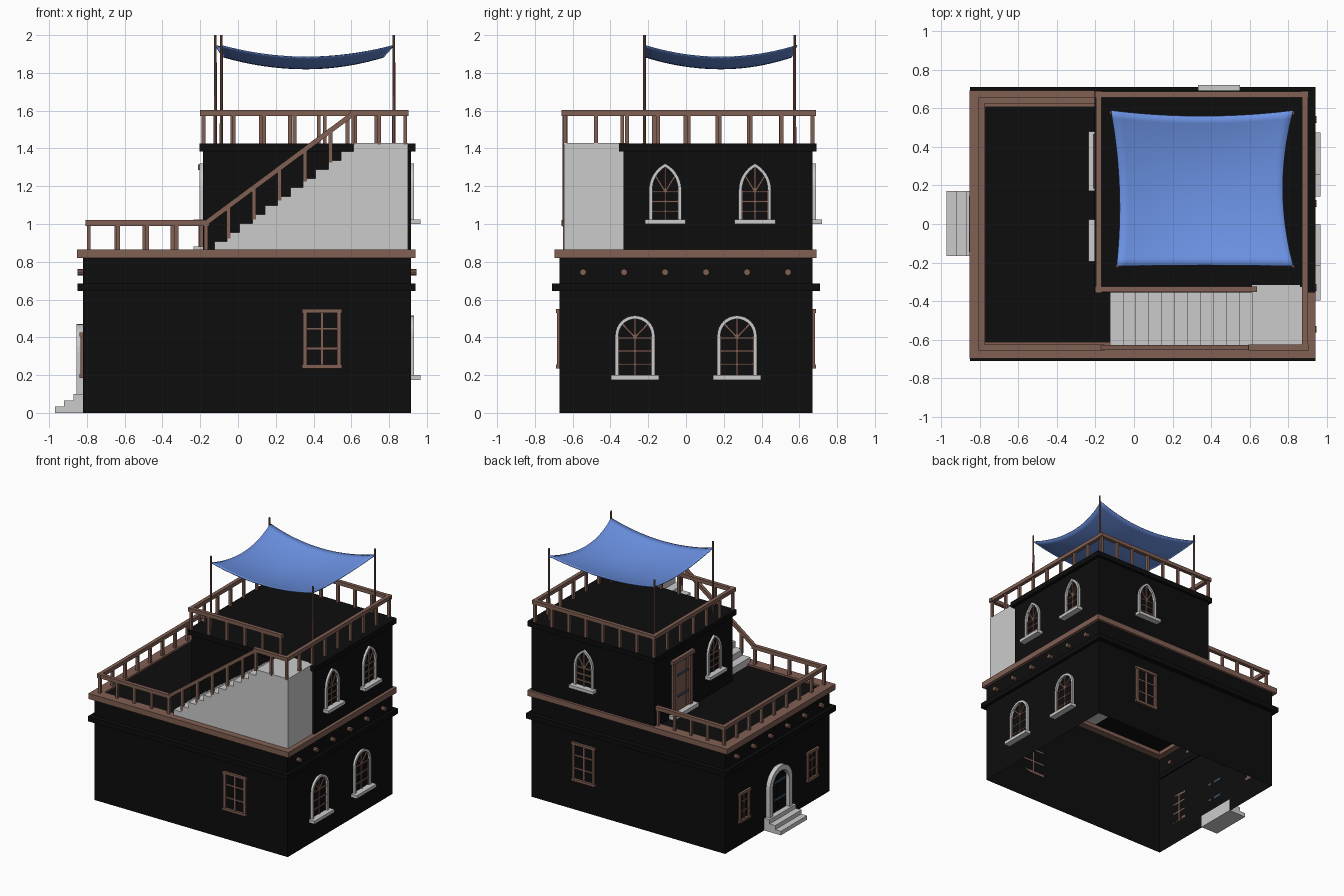
import bpy, bmesh, math
from mathutils import Vector, Matrix

if "Cube" in bpy.data.objects:
    bpy.data.objects.remove(bpy.data.objects["Cube"])

def material(name, rgb):
    m = bpy.data.materials.new(name)
    m.diffuse_color = (*rgb, 1)
    m.use_nodes = True
    m.node_tree.nodes["Principled BSDF"].inputs["Base Color"].default_value = m.diffuse_color
    return m

BLACK = material("dark_plaster", (0.004, 0.004, 0.004))
WOOD = material("wood", (0.22, 0.115, 0.088))
CLOTH = material("blue_cloth", (0.15, 0.29, 0.78))
IRON = material("blue_iron", (0.04, 0.09, 0.15))
parts = {}

def mesh(name, mat):
    if name not in parts:
        parts[name] = (bmesh.new(), mat)
    return parts[name][0]

def box(name, mat, x0, x1, y0, y1, z0, z1, open_bottom=False):
    bm = mesh(name, mat)
    mtx = Matrix.Translation(((x0 + x1) / 2, (y0 + y1) / 2, (z0 + z1) / 2)) @ \
        Matrix.Diagonal((abs(x1 - x0), abs(y1 - y0), abs(z1 - z0), 1))
    vs = bmesh.ops.create_cube(bm, size=1, matrix=mtx)["verts"]
    if open_bottom:
        f = [f for f in {f for v in vs for f in v.link_faces} if f.normal.z < -0.9 or
             all(abs(v.co.z - z0) < 1e-5 for v in f.verts)]
        bmesh.ops.delete(bm, geom=f, context='FACES_ONLY')

def bar(name, mat, p, q, w):
    p, q = Vector(p), Vector(q)
    d = q - p
    mtx = Matrix.Translation((p + q) / 2) @ d.to_track_quat('Z', 'Y').to_matrix().to_4x4() @ \
        Matrix.Diagonal((w, w, d.length, 1))
    bmesh.ops.create_cube(mesh(name, mat), size=1, matrix=mtx)

def frame(name, mat, x0, x1, y0, y1, z0, z1, w):
    box(name, mat, x0, x1, y0, y0 + w, z0, z1)
    box(name, mat, x0, x1, y1 - w, y1, z0, z1)
    box(name, mat, x0, x0 + w, y0 + w, y1 - w, z0, z1)
    box(name, mat, x1 - w, x1, y0 + w, y1 - w, z0, z1)

# Wall coordinates: u along the wall, v up, w outwards
RIGHT, LEFT, BACK, FRONT = ('x', 0.915, 1), ('x', -0.82, -1), ('y', 0.67, 1), ('y', -0.67, -1)
UP_LEFT = ('x', -0.185, -1)

def at(wall, u, v, w):
    axis, pos, s = wall
    return Vector((pos + s * w, u, v)) if axis == 'x' else Vector((u, pos + s * w, v))

def wbox(name, mat, wall, u0, u1, v0, v1, w0, w1):
    a, b = at(wall, u0, v0, w0), at(wall, u1, v1, w1)
    box(name, mat, a.x, b.x, a.y, b.y, a.z, b.z)

def arch(h, rise, base, spring, n=8):
    r = (h * h + rise * rise) / (2 * h)
    end = math.atan2(rise, r - h) if r != h else math.pi / 2
    half = [(h - r + r * math.cos(end * i / n), spring + r * math.sin(end * i / n)) for i in range(n + 1)]
    return [(h, base)] + half + [(-u, v) for u, v in half[-2::-1]] + [(-h, base)]

def arch_frame(name, mat, wall, u, h, rise, base, spring, t, depth):
    bm = mesh(name, mat)
    loops = []
    for hh, rr, w in ((h, rise, 0), (h, rise, depth), (h - t, rise - t, depth), (h - t, rise - t, 0)):
        loops.append([bm.verts.new(at(wall, u + a, b, w)) for a, b in arch(hh, rr, base, spring)])
    for A, B in zip(loops, loops[1:]):
        for i in range(len(A) - 1):
            bm.faces.new((A[i], A[i + 1], B[i + 1], B[i]))

def arched_window(label, wall, u, h, rise, base, spring):
    n, g = label + "_surround", label + "_lattice"
    arch_frame(n, None, wall, u, h, rise, base, spring, 0.018, 0.018)
    wbox(n, None, wall, u - h - 0.022, u + h + 0.022, base - 0.025, base, 0, 0.05)
    top, i = spring + rise - 0.015, h - 0.012
    wbox(g, WOOD, wall, u - 0.005, u + 0.005, base, top, 0, 0.008)
    for k in range(1, 4):
        z = base + (spring - base) * (k / 3 - 0.06)
        wbox(g, WOOD, wall, u - i, u + i, z - 0.005, z + 0.005, 0, 0.008)
    for s in (-1, 1):
        bar(g, WOOD, at(wall, u, spring - 0.01, 0.003), at(wall, u + s * h * 0.66, spring + rise * 0.6, 0.003), 0.01)
        wbox(g, WOOD, wall, u + s * i, u + s * (i - 0.01), base, spring, 0, 0.008)

def square_window(label, wall, u, v, hu, hv):
    t = 0.02
    for s in (-1, 1):
        wbox(label, WOOD, wall, u + s * hu, u + s * (hu - t), v - hv, v + hv, 0, 0.014)
        wbox(label, WOOD, wall, u - hu - 0.005, u + hu + 0.005, v + s * hv, v + s * (hv - t), 0, 0.018)
        wbox(label, WOOD, wall, u - hu, u + hu, v + s * hv / 3 - 0.005, v + s * hv / 3 + 0.005, 0, 0.006)
    wbox(label, WOOD, wall, u - 0.006, u + 0.006, v - hv, v + hv, 0, 0.006)

def railing(name, p, q, height, n, w=0.02, rail=0.03):
    p, q, up = Vector(p), Vector(q), Vector((0, 0, height))
    for i in range(n + 1):
        b = p.lerp(q, i / n)
        bar(name, WOOD, b, b + up, w)
    d = (q - p).normalized() * 0.018
    bar(name, WOOD, p + up - d, q + up + d, rail)

# Lower and upper storeys, ledges and floor trim
box("lower_storey", BLACK, -0.82, 0.915, -0.67, 0.67, 0, 0.85, True)
box("upper_storey", BLACK, -0.185, 0.915, -0.33, 0.67, 0.85, 1.40, True)
box("roof_ledge", BLACK, -0.205, 0.94, -0.355, 0.69, 1.385, 1.425)
frame("lower_ledge", BLACK, -0.85, 0.94, -0.71, 0.71, 0.645, 0.685, 0.04)
frame("deck_trim", WOOD, -0.853, 0.94, -0.697, 0.69, 0.82, 0.865, 0.085)

# Staircase as one stepped profile, extruded
bm = mesh("staircase", None)
pts = [(-0.125, 0.85)]
for i in range(12):
    z = 0.86 + 0.0475 * (i + 1)
    pts += [(-0.125 + 0.067 * i, z), (-0.125 + 0.067 * (i + 1) if i < 11 else 0.90, z)]
pts.append((0.90, 0.85))
face = bm.faces.new([bm.verts.new((x, -0.645, z)) for x, z in pts])
ext = bmesh.ops.extrude_face_region(bm, geom=[face])["geom"]
bmesh.ops.translate(bm, verts=[v for v in ext if isinstance(v, bmesh.types.BMVert)], vec=(0, 0.32, 0))
box("staircase", None, 0.61, 0.86, -0.34, -0.315, 1.40, 1.43)

# Railings
railing("deck_railing", (-0.79, -0.64, 0.86), (-0.17, -0.64, 0.86), 0.145, 4)
railing("deck_railing", (-0.79, -0.64, 0.86), (-0.79, 0.64, 0.86), 0.145, 8)
railing("deck_railing", (-0.79, 0.64, 0.86), (-0.20, 0.64, 0.86), 0.145, 4)
for i in range(1, 6):
    x = -0.185 + 0.135 * i
    z = 1.005 + (x + 0.17) * 0.58 / 0.78
    bar("stair_railing", WOOD, (x, -0.64, z - 0.17), (x, -0.64, z), 0.02)
bar("stair_railing", WOOD, (-0.18, -0.64, 0.998), (0.615, -0.64, 1.588), 0.026)
railing("roof_railing", (0.61, -0.64, 1.42), (0.885, -0.64, 1.42), 0.168, 2)
railing("roof_railing", (0.885, -0.64, 1.42), (0.885, 0.67, 1.42), 0.168, 8)
railing("roof_railing", (-0.183, 0.67, 1.42), (0.885, 0.67, 1.42), 0.168, 7)
railing("roof_railing", (-0.183, -0.338, 1.42), (-0.183, 0.67, 1.42), 0.168, 6)
railing("roof_railing", (-0.183, -0.338, 1.42), (0.62, -0.338, 1.42), 0.168, 5)

# Windows
for u in (-0.27, 0.27):
    arched_window("lower_arched_window", RIGHT, u, 0.105, 0.105, 0.2, 0.41)
for wall, u in ((RIGHT, -0.11), (RIGHT, 0.365), (BACK, 0.44), (UP_LEFT, -0.085)):
    arched_window("upper_arched_window", wall, u, 0.086, 0.14, 1.025, 1.18)
for wall in (FRONT, BACK):
    square_window("large_window", wall, 0.445, 0.393, 0.1, 0.157)
for u in (0.43, -0.44):
    square_window("small_window", LEFT, u, 0.305, 0.068, 0.12)

# Beam ends under the deck
for wall in (RIGHT, LEFT):
    for i in range(6):
        c = at(wall, -0.545 + 0.217 * i, 0.745, 0.01)
        bmesh.ops.create_cone(mesh("beam_ends", WOOD), cap_ends=True, segments=8, radius1=0.018, radius2=0.018,
                              depth=0.04, matrix=Matrix.Translation(c) @ Matrix.Rotation(math.pi / 2, 4, 'Y'))

# Arched entrance with steps
arch_frame("entrance_surround", None, LEFT, 0, 0.145, 0.145, 0.09, 0.325, 0.04, 0.035)
for i in range(3):
    box("entrance_steps", None, -0.97 + 0.05 * i, -0.815, -0.165, 0.17, 0.033 * i, 0.033 * (i + 1))
for k in range(-2, 3):
    wbox("entrance_door", BLACK, LEFT, k * 0.041 - 0.019, k * 0.041 + 0.019, 0.1, 0.41 - 0.01 * k * k, 0, 0.008)
for v in (0.2, 0.34):
    wbox("entrance_hinges", IRON, LEFT, -0.09, 0.05, v - 0.008, v + 0.008, 0, 0.013)

# Wooden terrace door
box("terrace_step", None, -0.235, -0.18, 0.17, 0.48, 0.85, 0.88)
for k in range(-2, 3):
    wbox("terrace_door", WOOD, UP_LEFT, 0.325 + k * 0.038 - 0.017, 0.325 + k * 0.038 + 0.017, 0.88, 1.28, 0, 0.006)
for s in (-1, 1):
    wbox("terrace_door_frame", WOOD, UP_LEFT, 0.325 + s * 0.095, 0.325 + s * 0.122, 0.88, 1.29, 0, 0.018)
wbox("terrace_door_frame", WOOD, UP_LEFT, 0.185, 0.465, 1.285, 1.315, 0, 0.028)
for v in (1.0, 1.17):
    wbox("terrace_door_hinges", IRON, UP_LEFT, 0.25, 0.38, v - 0.008, v + 0.008, 0, 0.012)

# Awning poles
for x, y in ((-0.12, 0.575), (0.825, 0.575), (0.825, -0.22), (-0.088, -0.22)):
    bmesh.ops.create_cone(mesh("awning_poles", WOOD), cap_ends=True, segments=8, radius1=0.009, radius2=0.007,
                          depth=0.58, matrix=Matrix.Translation((x, y, 1.71)))

for name, (bm, mat) in parts.items():
    bmesh.ops.recalc_face_normals(bm, faces=bm.faces)
    me = bpy.data.meshes.new(name)
    bm.to_mesh(me)
    bm.free()
    if mat:
        me.materials.append(mat)
    bpy.context.collection.objects.link(bpy.data.objects.new(name, me))

# Sagging cloth awning
bm = bmesh.new()
bmesh.ops.create_grid(bm, x_segments=20, y_segments=20, size=1)
for v in bm.verts:
    u, w = v.co.x, v.co.y
    a, b = 1 - u * u, 1 - w * w
    left = -0.105 - 0.015 * w
    x = left + (0.825 - left) * (u + 1) / 2 - 0.055 * b * max(u, 0) - 0.03 * b * min(u, 0)
    y = 0.185 + 0.403 * w - 0.03 * a * max(w, 0) - 0.005 * a * min(w, 0)
    v.co = (x, y, 1.948 - 0.062 * (a + b))
me = bpy.data.meshes.new("awning_cloth")
for f in bm.faces:
    f.smooth = True
bm.to_mesh(me)
bm.free()
me.materials.append(CLOTH)
cloth = bpy.data.objects.new("awning_cloth", me)
bpy.context.collection.objects.link(cloth)
cloth.modifiers.new("thickness", 'SOLIDIFY').thickness = 0.005
